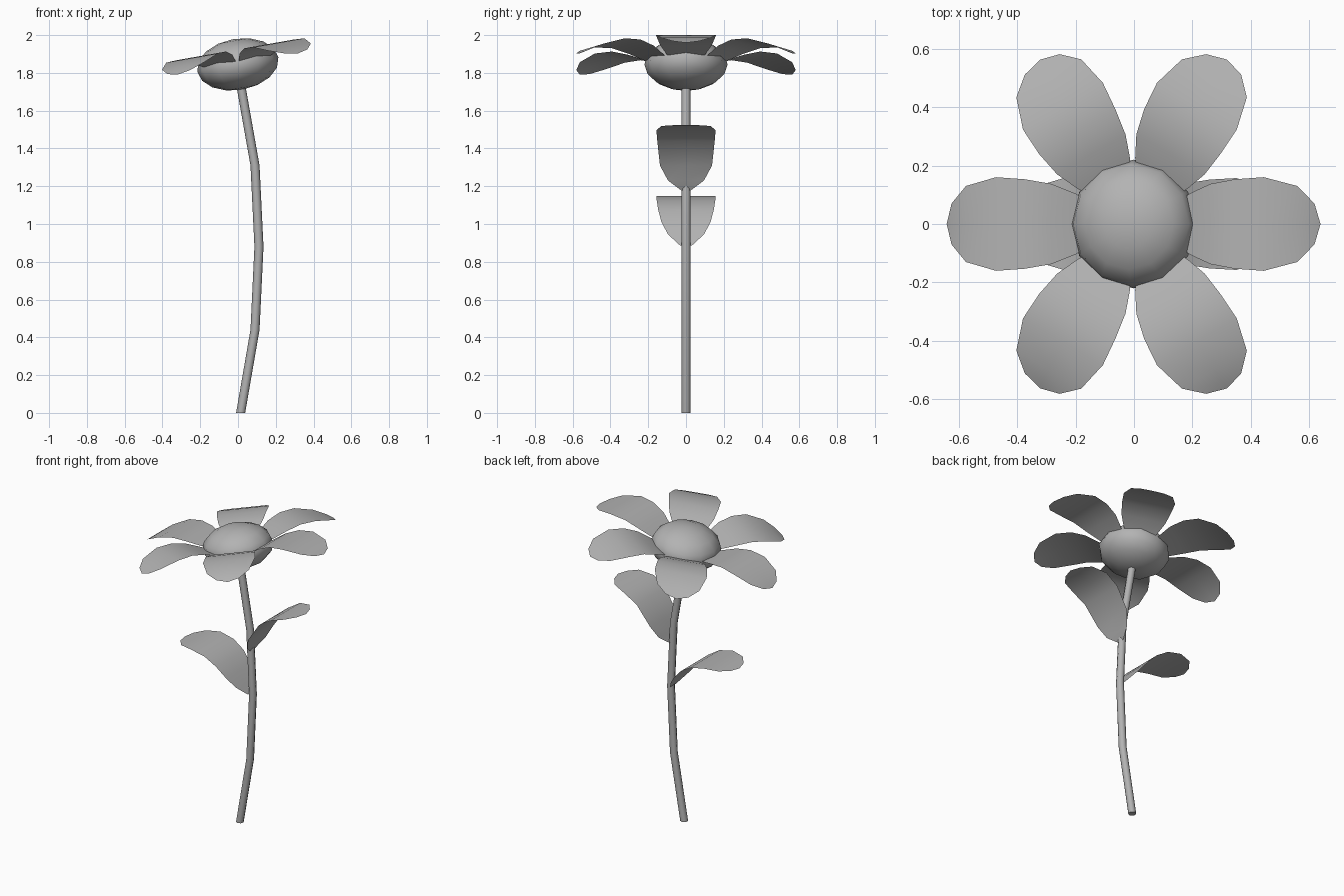
import bpy, bmesh
from math import radians, sin, cos, pi
from mathutils import Matrix

if "Cube" in bpy.data.objects:
    bpy.data.objects.remove(bpy.data.objects["Cube"])

HEAD = Matrix.Translation((-0.001, 0, 1.845)) @ Matrix.Rotation(radians(-10), 4, 'Y')

# Darker grey shared by all parts
GREY = bpy.data.materials.new("grey")
GREY.diffuse_color = (0.45, 0.45, 0.45, 1)
GREY.use_nodes = True
GREY.node_tree.nodes["Principled BSDF"].inputs["Base Color"].default_value = GREY.diffuse_color


def finish(name, bm, angle=60):
    bmesh.ops.recalc_face_normals(bm, faces=bm.faces)
    me = bpy.data.meshes.new(name)
    bm.to_mesh(me)
    bm.free()
    me.materials.append(GREY)
    ob = bpy.data.objects.new(name, me)
    bpy.context.collection.objects.link(ob)
    bpy.ops.object.select_all(action='DESELECT')
    ob.select_set(True)
    bpy.context.view_layer.objects.active = ob
    bpy.ops.object.shade_smooth_by_angle(angle=radians(angle))
    return ob


def blade(name, rows, tip, matrix=Matrix()):
    """Thin sheet: rows of (x, z, half width) closed by a tip point (x, z)."""
    bm = bmesh.new()
    grid = [[bm.verts.new((x, w * s, z)) for s in (-1, 0, 1)] for x, z, w in rows]
    for a, b in zip(grid, grid[1:]):
        for i in (0, 1):
            bm.faces.new((a[i], b[i], b[i + 1], a[i + 1]))
    end = bm.verts.new((tip[0], 0, tip[1]))
    for i in (0, 1):
        bm.faces.new((grid[-1][i], end, grid[-1][i + 1]))
    bm.transform(matrix)
    return finish(name, bm)


# Bent stem: horizontal rings along a path
bm = bmesh.new()
SIDES, R = 8, 0.024
rings = []
for x, z in [(0.014, 0), (0.09, 0.44), (0.111, 0.88), (0.09, 1.31), (0.014, 1.74), (0.005, 1.79)]:
    rings.append([bm.verts.new((x + R * cos(2 * pi * i / SIDES), R * sin(2 * pi * i / SIDES), z))
                  for i in range(SIDES)])
for a, b in zip(rings, rings[1:]):
    for i in range(SIDES):
        j = (i + 1) % SIDES
        bm.faces.new((a[i], a[j], b[j], b[i]))
bm.faces.new(rings[0])
bm.faces.new(rings[-1])
finish("stem", bm)

# Flattened flower centre
bm = bmesh.new()
bmesh.ops.create_uvsphere(bm, u_segments=12, v_segments=8, radius=1)
bm.transform(HEAD @ Matrix.Diagonal((0.218, 0.22, 0.136, 1)))
finish("flower_centre", bm, 80)

# Six arched petals
petal = [(0.14, -0.005, 0.07), (0.20, 0.022, 0.105), (0.275, 0.055, 0.137), (0.365, 0.078, 0.153),
         (0.465, 0.075, 0.16), (0.575, 0.042, 0.13), (0.63, 0.014, 0.07)]
for k in range(6):
    blade(f"petal_{k + 1}", petal, (0.649, 0.002), HEAD @ Matrix.Rotation(k * pi / 3, 4, 'Z'))

# Two curved leaves on opposite sides of the stem
blade("upper_leaf", [(0.105, 1.175, 0.022), (0.135, 1.23, 0.095), (0.17, 1.31, 0.138), (0.26, 1.44, 0.152),
                     (0.35, 1.497, 0.157), (0.44, 1.519, 0.13), (0.485, 1.523, 0.068)], (0.505, 1.524))
blade("lower_leaf", [(0.095, 0.885, 0.03), (0.05, 0.945, 0.095), (0.0, 1.01, 0.13), (-0.06, 1.075, 0.147),
                     (-0.14, 1.125, 0.155), (-0.24, 1.147, 0.157), (-0.33, 1.142, 0.13),
                     (-0.38, 1.135, 0.068)], (-0.397, 1.131))
